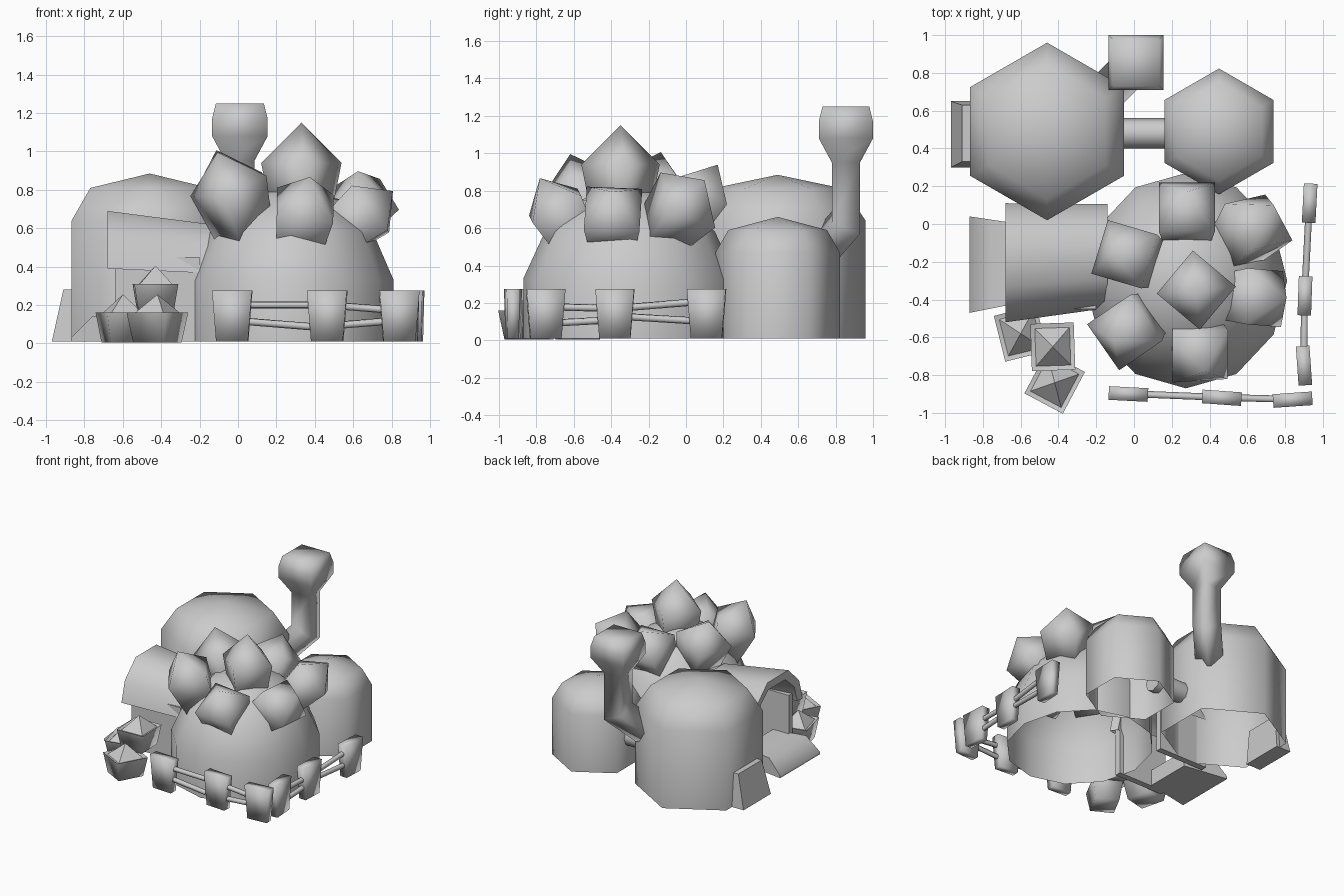
import bpy, bmesh, math
from mathutils import Vector, Matrix

if "Cube" in bpy.data.objects:
    bpy.data.objects.remove(bpy.data.objects["Cube"])

def ring(n, r, z, rot=0.0, ry=None, cx=0, cy=0):
    """Horizontal polygon ring; r = 0 gives a single apex point."""
    if r == 0:
        return [Vector((cx, cy, z))]
    ry = r if ry is None else ry
    return [Vector((cx + r * math.cos(rot + 2 * math.pi * i / n),
                    cy + ry * math.sin(rot + 2 * math.pi * i / n), z)) for i in range(n)]

def box_ring(hx, hy, z, cx=0, cy=0):
    return [Vector((cx + sx * hx, cy + sy * hy, z)) for sx, sy in ((1, 1), (-1, 1), (-1, -1), (1, -1))]

def loft(name, rings, mat=Matrix(), bottom=False, top=True, closed=True, angle=65):
    """Skin consecutive rings into one smooth mesh object."""
    bm = bmesh.new()
    vs = [[bm.verts.new(mat @ Vector(p)) for p in r] for r in rings]
    for a, b in zip(vs, vs[1:]):
        n = len(a)
        for i in range(n if closed else n - 1):
            j = (i + 1) % n
            bm.faces.new((a[i], a[j], b[0]) if len(b) == 1 else (a[i], a[j], b[j], b[i]))
    if bottom:
        bm.faces.new(vs[0][::-1])
    if top and len(vs[-1]) > 2:
        bm.faces.new(vs[-1])
    bmesh.ops.recalc_face_normals(bm, faces=bm.faces)
    me = bpy.data.meshes.new(name)
    bm.to_mesh(me)
    bm.free()
    me.shade_smooth()
    me.set_sharp_from_angle(angle=math.radians(angle))
    ob = bpy.data.objects.new(name, me)
    bpy.context.collection.objects.link(ob)
    return ob

def rod(name, a, b, r, n):
    a, b = Vector(a), Vector(b)
    m = Matrix.Translation(a) @ (b - a).to_track_quat('Z', 'Y').to_matrix().to_4x4()
    return loft(name, [ring(n, r, 0), ring(n, r, (b - a).length)], m, bottom=True, angle=80)

# Hexagonal silos with bevelled, pointed roofs
def silo(name, x, y, r, levels):
    loft(name, [ring(6, r * s, z, math.pi / 2) for s, z in levels], Matrix.Translation((x, y, 0)))

silo("large_silo", -0.46, 0.49, 0.47, [(1, 0.01), (1, 0.64), (0.76, 0.81), (0, 0.885)])
silo("small_silo", 0.45, 0.49, 0.333, [(1, 0.01), (1, 0.47), (0.79, 0.59), (0, 0.66)])
rod("silo_pipe", (-0.1, 0.48, 0.25), (0.22, 0.48, 0.25), 0.08, 8)

# Slanted hatch on the side of the large silo
loft("silo_hatch", [
    [(-0.97, 0.30, 0.01), (-0.84, 0.30, 0.01), (-0.84, 0.65, 0.01), (-0.97, 0.65, 0.01)],
    [(-0.91, 0.33, 0.28), (-0.84, 0.33, 0.28), (-0.84, 0.63, 0.28), (-0.91, 0.63, 0.28)]],
    bottom=True, angle=30)

# Square chimney with elbow and swollen mouth
cx, cy = 0.01, 0.855
elbow = box_ring(0.075, 0.075, 0.63, cx, cy)
for p in elbow:
    p.z -= 0.4 * (p.x - cx + p.y - cy)
foot = [p + Vector((-0.17, -0.17, -0.2)) for p in elbow]
loft("chimney", [foot, elbow] + [box_ring(h, h, z, cx, cy) for h, z in
     ((0.075, 0.95), (0.145, 1.08), (0.145, 1.17), (0.125, 1.25))], bottom=True, angle=180)

# Main dome
loft("dome", [ring(12, r * 0.94, z, 0, r, 0.275, -0.30) for r, z in
     ((0.57, 0.01), (0.57, 0.33), (0.455, 0.58), (0.27, 0.75), (0, 0.83))])

# Crystal-like buds on the dome: shoulder centre, direction, twist
buds = [((0.33, -0.35, 0.94), (0, 0, 1), 5, 0.21),
        ((0.28, 0.09, 0.80), (0.0, 0.4, 0.7), 45, 0.16),
        ((0.66, 0.01, 0.75), (0.45, 0.5, 0.6), 20, 0.16),
        ((0.69, -0.39, 0.70), (0.75, 0.0, 0.6), 42, 0.15),
        ((0.35, -0.70, 0.72), (0.12, -0.40, 0.72), 30, 0.17),
        ((-0.05, -0.575, 0.82), (-0.26, -0.2, 0.8), 42, 0.19),
        ((-0.05, -0.16, 0.84), (-0.3, 0.12, 0.8), 50, 0.18)]
for i, (c, d, tw, tip) in enumerate(buds):
    m = Matrix.Translation(c) @ Vector(d).to_track_quat('Z', 'Y').to_matrix().to_4x4() @ \
        Matrix.Rotation(math.radians(tw), 4, 'Z')
    loft(f"bud_{i + 1}", [ring(4, 0.155, -0.28), ring(4, 0.21, 0.0), ring(4, 0, tip)], m,
         bottom=True, angle=180)

# Arched entrance roof, a thick shell running into the dome
def arch(x, yc, w, z0, z1):
    prof = ((1, 0), (0.86, 0.55), (0.42, 1), (-0.42, 1), (-0.86, 0.55), (-1, 0))
    return [Vector((x, yc + w * a, z0 + (z1 - z0) * b)) for a, b in prof]

inner = [arch(-0.18, -0.17, 0.23, 0.37, 0.55), arch(-0.67, -0.205, 0.26, 0.39, 0.62)]
outer = [arch(-0.68, -0.205, 0.315, 0.39, 0.69), arch(-0.14, -0.17, 0.275, 0.365, 0.62)]
loft("entrance_roof", inner + outer + inner[:1], closed=False, top=False)

# Recessed entrance walls
for s, nm in ((1, "back"), (-1, "front")):
    y = -0.19 + s * 0.235
    loft(f"entrance_wall_{nm}", [box_ring(0.22, 0.025, 0.01, -0.42, y),
                                 box_ring(0.22, 0.025, 0.45, -0.42, y)], bottom=True, angle=30)

# Sloped ramp at the entrance
ramp = ((-0.87, 0.01), (-0.87, 0.03), (-0.76, 0.14), (-0.5, 0.14), (-0.5, 0.01))
loft("entrance_ramp", [[(x, -0.47 + 0.2 * (x + 0.87), z) for x, z in ramp],
                       [(x, 0.04 - 0.15 * (x + 0.87), z) for x, z in ramp]], bottom=True, angle=60)

# Three stacked planters with pointed contents
for i, (x, y, z, rot) in enumerate(((-0.60, -0.58, 0, 14), (-0.42, -0.84, 0, -28), (-0.43, -0.65, 0.15, 2))):
    m = Matrix.Translation((x, y, z)) @ Matrix.Rotation(math.radians(rot), 4, 'Z')
    loft(f"planter_{i + 1}", [box_ring(0.09, 0.10, 0.005), box_ring(0.115, 0.125, 0.16),
         box_ring(0.092, 0.10, 0.15)], m, bottom=True, angle=100)
    loft(f"planter_contents_{i + 1}", [box_ring(0.092, 0.10, 0.15), ring(4, 0, 0.255)], m, angle=40)

# Fence posts (wider at the top) and paired rails
posts = [(-0.03, -0.90, -3), (0.465, -0.92, -4), (0.84, -0.93, 4),
         (0.90, -0.75, 94), (0.905, -0.38, 88), (0.93, 0.11, 87)]
for i, (x, y, rot) in enumerate(posts):
    m = Matrix.Translation((x, y, 0)) @ Matrix.Rotation(math.radians(rot), 4, 'Z')
    loft(f"fence_post_{i + 1}", [box_ring(0.083, 0.03, 0.01), box_ring(0.104, 0.036, 0.275)], m,
         bottom=True, angle=180)

rails = [(0, 1, 0.20, 0.20), (0, 1, 0.12, 0.08), (1, 2, 0.20, 0.17), (1, 2, 0.09, 0.12),
         (3, 4, 0.18, 0.17), (3, 4, 0.09, 0.11), (4, 5, 0.17, 0.21), (4, 5, 0.13, 0.10)]
for i, (a, b, za, zb) in enumerate(rails):
    rod(f"fence_rail_{i + 1}", (*posts[a][:2], za), (*posts[b][:2], zb), 0.02, 5)
